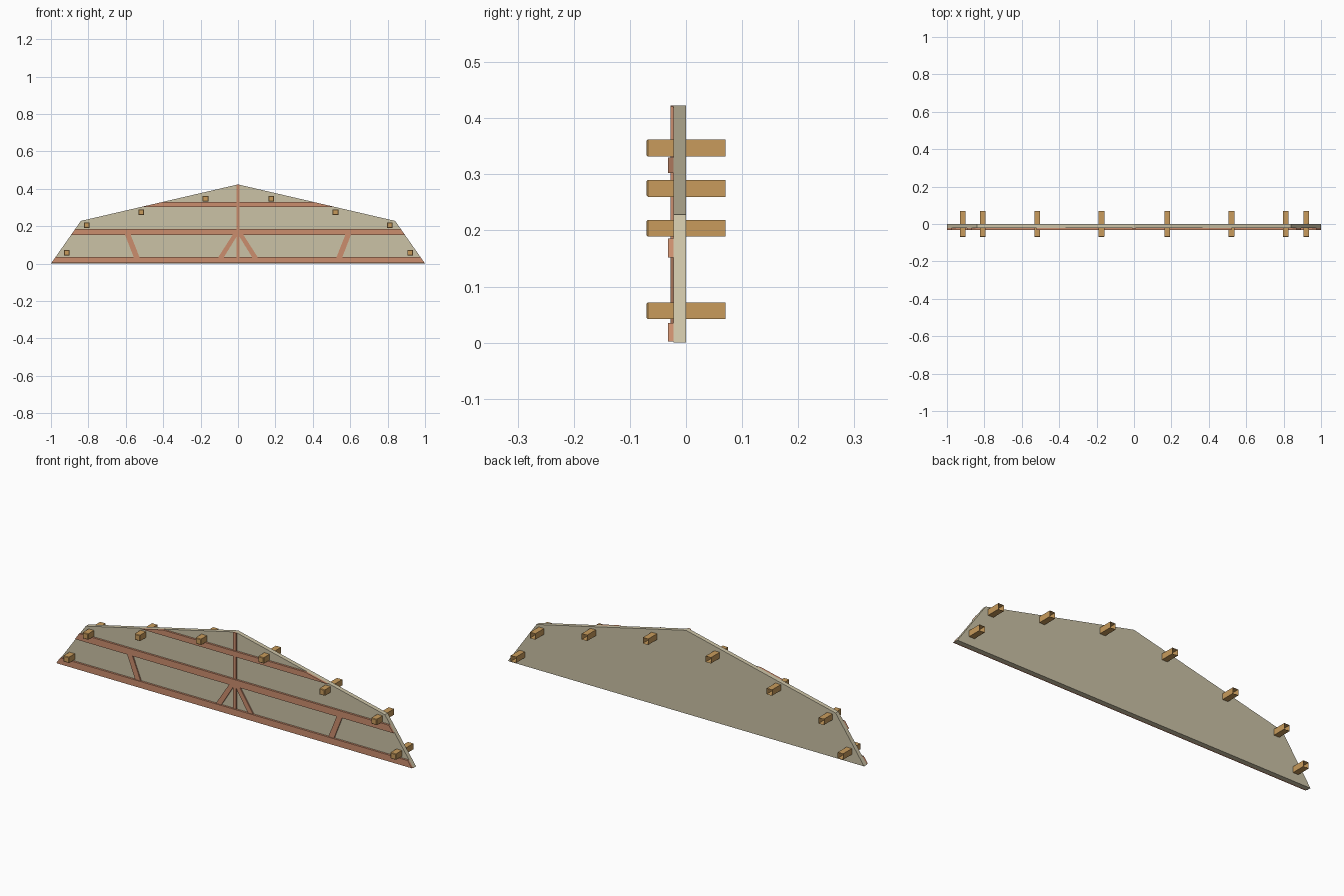
import bpy, bmesh

if "Cube" in bpy.data.objects:
    bpy.data.objects.remove(bpy.data.objects["Cube"])


def material(name, rgb):
    m = bpy.data.materials.new(name)
    m.diffuse_color = (*rgb, 1)
    m.use_nodes = True
    m.node_tree.nodes["Principled BSDF"].inputs["Base Color"].default_value = m.diffuse_color
    return m


PANEL = material("plaster", (0.60, 0.54, 0.38))
TIMBER = material("red_timber", (0.60, 0.27, 0.155))
PURLIN = material("light_wood", (0.58, 0.33, 0.107))


def loft(name, rings, mat, cap_last=True):
    """Join equal-length rings of 3D points; the first end is always capped."""
    bm = bmesh.new()
    vs = [[bm.verts.new(p) for p in ring] for ring in rings]
    n = len(vs[0])
    for a, b in zip(vs, vs[1:]):
        for i in range(n):
            j = (i + 1) % n
            bm.faces.new((a[i], b[i], b[j], a[j]))
    bm.faces.new(vs[0])
    if cap_last:
        bm.faces.new(vs[-1][::-1])
    bmesh.ops.recalc_face_normals(bm, faces=bm.faces)
    me = bpy.data.meshes.new(name)
    bm.to_mesh(me)
    bm.free()
    me.materials.append(mat)
    ob = bpy.data.objects.new(name, me)
    bpy.context.collection.objects.link(ob)
    return ob


def slab(name, profile, y0, y1, mat):
    return loft(name, [[(x, y, z) for x, z in profile] for y in (y0, y1)], mat)


EAVE, PEAK = (0.84, 0.228), 0.423


def half_width(z):
    """Half width of the gable outline at height z."""
    if z < EAVE[1]:
        return 1 - (1 - EAVE[0]) * z / EAVE[1]
    return EAVE[0] * (PEAK - z) / (PEAK - EAVE[1])


# Gable wall
slab("gable_panel", [(-1, 0), (1, 0), EAVE, (0, PEAK), (-EAVE[0], EAVE[1])],
     -0.022, 0, PANEL)

# Horizontal beams trimmed to the gable outline
for name, z0, z1 in (("bottom_beam", 0.002, 0.035),
                     ("middle_beam", 0.152, 0.186),
                     ("collar_beam", 0.302, 0.330)):
    a, b = half_width(z0), half_width(z1)
    slab(name, [(-a, z0), (a, z0), (b, z1), (-b, z1)], -0.032, -0.022, TIMBER)

# King post
w = 0.009
slab("king_post", [(-w, 0.03), (w, 0.03), (w, 0.421), (0, PEAK), (-w, 0.421)],
     -0.028, -0.022, TIMBER)

# Diagonal braces and purlin ends, mirrored left and right
for s, side in ((-1, "left"), (1, "right")):
    for name, b0, b1, t0, t1 in (("inner_brace", 0.078, 0.108, 0.0, 0.027),
                                 ("outer_brace", 0.525, 0.556, 0.575, 0.605)):
        slab(f"{name}_{side}", [(s * b0, 0.03), (s * b1, 0.03),
                                (s * t1, 0.156), (s * t0, 0.156)],
             -0.028, -0.022, TIMBER)
    for i, (x, z) in enumerate(((0.918, 0.057), (0.810, 0.204),
                                (0.519, 0.275), (0.176, 0.347))):
        cx = s * x + 0.002
        rings = []
        # chamfered front end, open back end
        for y, h in ((-0.0705, 0.0125), (-0.068, 0.015), (0.0705, 0.015)):
            rings.append([(cx + u * h, y, z + v * h)
                          for u, v in ((-1, -1), (1, -1), (1, 1), (-1, 1))])
        loft(f"purlin_{side}_{i + 1}", rings, PURLIN, cap_last=False)
